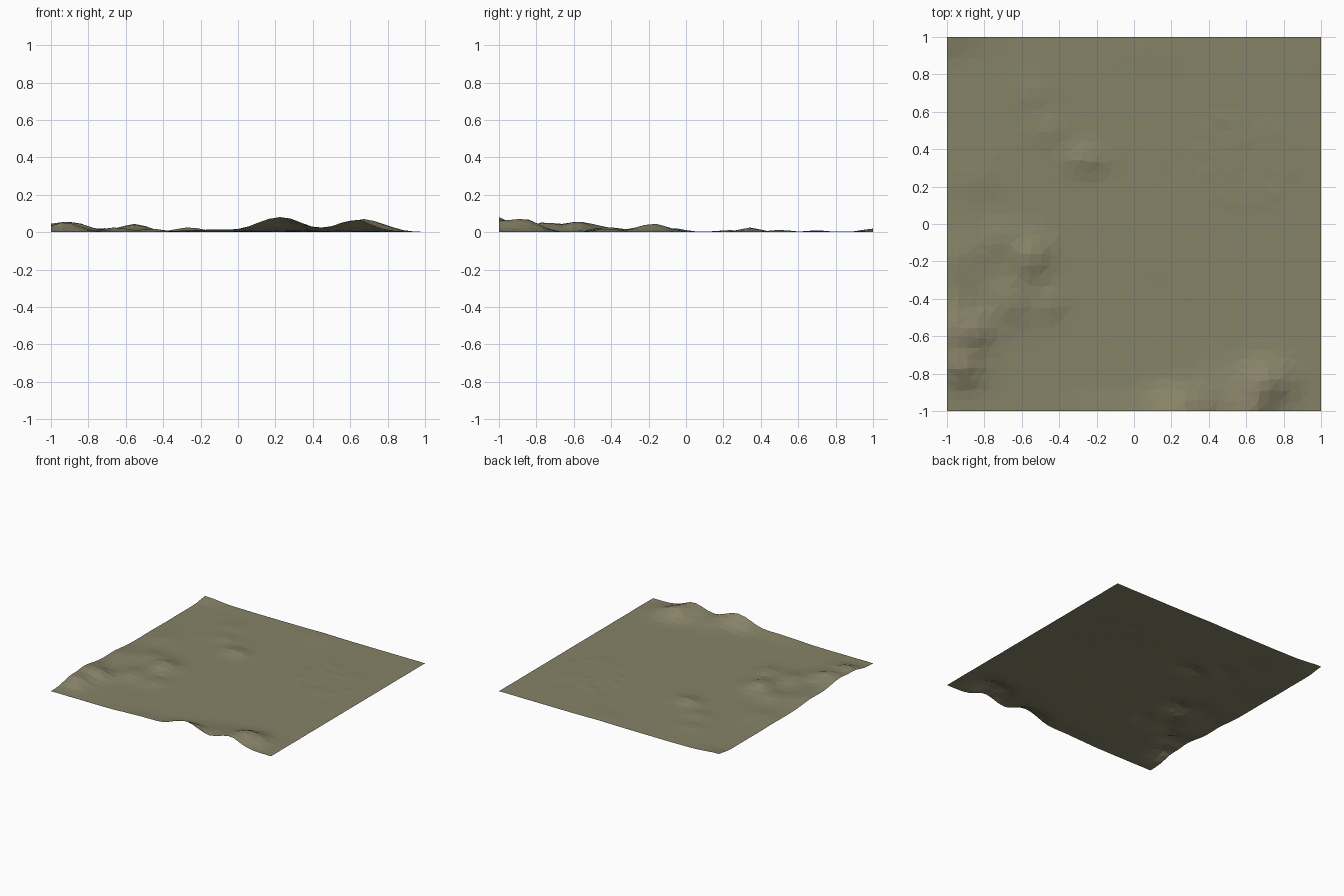
import bpy, bmesh, math, random
from mathutils import Vector, noise

random.seed(4)

# Hills: x, y, height, x radius, y radius
HILLS = [
    (0.22, -1.02, 0.085, 0.15, 0.11),
    (0.62, -1.00, 0.060, 0.12, 0.12),
    (0.71, -0.84, 0.060, 0.13, 0.10),
    (0.45, -0.88, 0.016, 0.15, 0.12),
    (-0.15, -1.00, 0.012, 0.20, 0.08),
    (-0.98, -0.55, 0.045, 0.09, 0.16),
    (-0.85, -0.58, 0.045, 0.09, 0.09),
    (-0.92, -0.77, 0.048, 0.11, 0.09),
    (-0.66, -0.42, 0.024, 0.10, 0.12),
    (-0.55, -0.18, 0.045, 0.10, 0.11),
    (-0.72, -0.08, 0.020, 0.10, 0.10),
    (-0.45, -0.42, 0.018, 0.08, 0.08),
    (-0.95, -0.20, 0.022, 0.12, 0.16),
    (-0.26, 0.34, 0.026, 0.10, 0.07),
    (-0.46, 0.50, 0.012, 0.08, 0.08),
    (-0.53, 0.70, 0.010, 0.09, 0.08),
    (-0.85, 0.25, 0.009, 0.12, 0.12),
    (-1.00, 1.00, 0.018, 0.17, 0.08),
    (0.08, 0.92, 0.004, 0.15, 0.12),
]


def height(x, y):
    z = 0.003
    for hx, hy, h, rx, ry in HILLS:
        z += h * math.exp(-((x - hx) / rx) ** 2 - ((y - hy) / ry) ** 2)
    # slight roughness, stronger on the hills and on the rough patch
    z += noise.noise(Vector((x * 7, y * 7, 3.1))) * (0.001 + 0.12 * z)
    if math.hypot(x - 0.6, y - 0.35) < 0.27:
        z += random.uniform(0, 0.003)
    return max(0.0, z)


# Terrain sheet: irregular low-poly grid pushed up into hills
N = 36
bm = bmesh.new()
bmesh.ops.create_grid(bm, x_segments=N, y_segments=N, size=1.0)
for v in bm.verts:
    j = 0.3 / N
    if abs(v.co.x) < 0.999:
        v.co.x += random.uniform(-j, j)
    if abs(v.co.y) < 0.999:
        v.co.y += random.uniform(-j, j)
    v.co.z = height(v.co.x, v.co.y)
bmesh.ops.triangulate(bm, faces=bm.faces[:])
low = min(v.co.z for v in bm.verts)
for v in bm.verts:
    v.co.z -= low
for f in bm.faces:
    f.material_index = int(f.calc_center_median().z > 0.028)
mesh = bpy.data.meshes.new("terrain")
bm.to_mesh(mesh)
bm.free()

# Grass on the flats, earth on the hills
for name, col in (("grass", (0.235, 0.225, 0.135, 1)), ("earth", (0.25, 0.225, 0.14, 1))):
    m = bpy.data.materials.new(name)
    m.diffuse_color = col
    mesh.materials.append(m)
bpy.context.collection.objects.link(bpy.data.objects.new("terrain", mesh))
